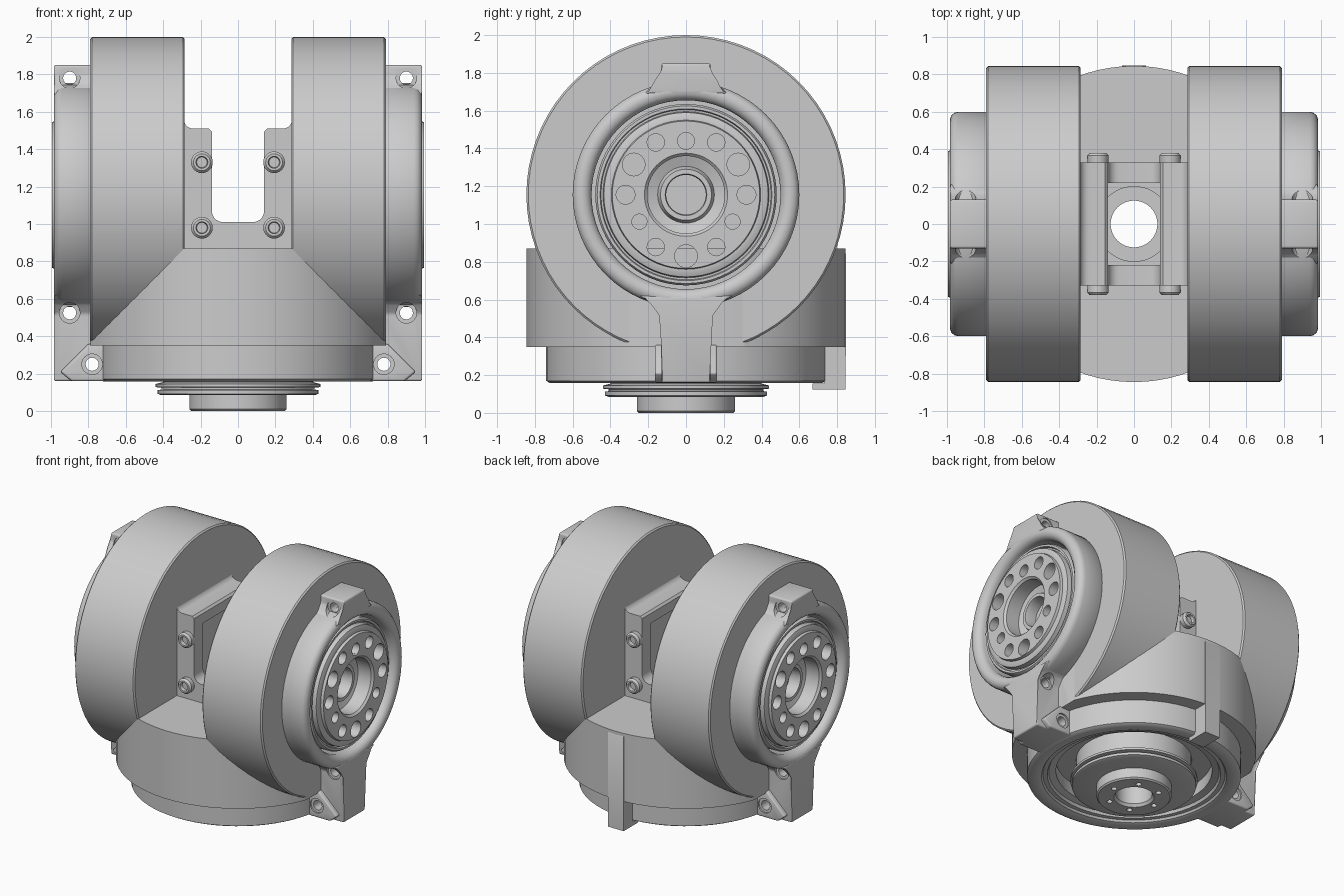
import bpy, bmesh
from math import sin, cos, pi, radians, sqrt
from mathutils import Vector

if "Cube" in bpy.data.objects:
    bpy.data.objects.remove(bpy.data.objects["Cube"])

CZ = 1.155          # height of the horizontal drum axis
R = 0.845           # drum and body radius


def place(axis, a, u, v):
    return {'X': (a, u, v), 'Y': (u, a, v), 'Z': (u, v, a)}[axis]


def finish(name, bm):
    bmesh.ops.remove_doubles(bm, verts=bm.verts, dist=1e-5)
    bmesh.ops.dissolve_degenerate(bm, edges=bm.edges, dist=1e-5)
    bmesh.ops.recalc_face_normals(bm, faces=bm.faces)
    me = bpy.data.meshes.new(name)
    bm.to_mesh(me)
    bm.free()
    ob = bpy.data.objects.new(name, me)
    bpy.context.collection.objects.link(ob)
    return ob


def lathe(name, profile, axis, centre=(0, 0, 0), n=64):
    """Revolve a closed (radius, along) profile about an axis."""
    bm = bmesh.new()
    c = Vector(centre)
    rings = [[bm.verts.new(Vector(place(axis, a, r * cos(2 * pi * i / n), r * sin(2 * pi * i / n))) + c)
              for r, a in profile] for i in range(n)]
    m = len(profile)
    for i in range(n):
        p, q = rings[i], rings[(i + 1) % n]
        for j in range(m):
            k = (j + 1) % m
            bm.faces.new((p[j], p[k], q[k], q[j]))
    return finish(name, bm)


def rod(name, axis, r, lo, hi, centre=(0, 0, 0), n=24):
    return lathe(name, [(0, lo), (r, lo), (r, hi), (0, hi)], axis, centre, n)


def prism(name, pts, axis, lo, hi, bevel=0):
    """Extrude a 2D outline along an axis."""
    bm = bmesh.new()
    a = [bm.verts.new(place(axis, lo, *p)) for p in pts]
    b = [bm.verts.new(place(axis, hi, *p)) for p in pts]
    bm.faces.new(a)
    bm.faces.new(b)
    for i in range(len(pts)):
        j = (i + 1) % len(pts)
        bm.faces.new((a[i], a[j], b[j], b[i]))
    if bevel:
        bmesh.ops.bevel(bm, geom=bm.edges[:], offset=bevel, segments=3, affect='EDGES', profile=0.5)
    return finish(name, bm)


def block(name, x0, x1, y0, y1, z0, z1, bevel=0):
    return prism(name, [(x0, y0), (x1, y0), (x1, y1), (x0, y1)], 'Z', z0, z1, bevel)


def cut(ob, cutters):
    for c in cutters:
        m = ob.modifiers.new("cut", 'BOOLEAN')
        m.object, m.operation, m.solver = c, 'DIFFERENCE', 'EXACT'
    dg = bpy.context.evaluated_depsgraph_get()
    me = bpy.data.meshes.new_from_object(ob.evaluated_get(dg))
    ob.modifiers.clear()
    ob.data = me
    for c in cutters:
        bpy.data.objects.remove(c)


def mirror(ob, x=True, y=False):
    m = ob.modifiers.new("mirror", 'MIRROR')
    m.use_axis = (x, y, False)
    m.use_mirror_merge = False


def arc(cx, cz, r, a0, a1, n=5):
    return [(cx + r * cos(radians(a0 + (a1 - a0) * i / n)),
             cz + r * sin(radians(a0 + (a1 - a0) * i / n))) for i in range(n + 1)]


# lower body: upright cylinder trimmed flat on both sides
outline, edge = [], sqrt(R * R - 0.79 ** 2)
for s in (1, -1):
    pts = [(s * 0.79, s * edge)]
    for i in range(33):
        t = radians(22 + 136 * i / 32)
        if abs(R * cos(t)) < 0.789:
            pts.append((s * R * cos(t), s * R * sin(t)))
    outline += pts + [(-s * 0.79, s * edge)]
body = prism("lower_body", outline, 'Z', 0.35, 0.87)
cut(body, [rod("bore", 'Z', 0.125, 0.2, 1.2, n=48)])

# base ring with underside cavity
lathe("base_ring", [(0.125, 0.30), (0.54, 0.30), (0.54, 0.21), (0.59, 0.20), (0.60, 0.18), (0.63, 0.18),
                    (0.64, 0.165), (0.66, 0.158), (0.72, 0.158), (0.74, 0.17), (0.74, 0.36), (0.125, 0.36)], 'Z')

# grooved output flange under the base
flange = lathe("base_flange", [(0.125, 0.02), (0.14, 0.0), (0.25, 0), (0.26, 0.01), (0.26, 0.085), (0.41, 0.085),
                               (0.43, 0.092), (0.43, 0.112), (0.41, 0.115), (0.41, 0.125), (0.44, 0.128),
                               (0.44, 0.145), (0.40, 0.155), (0.40, 0.32), (0.125, 0.32)], 'Z')
cut(flange, [rod("hole", 'Z', 0.02, -0.1, 0.06, (0.18 * cos(i * pi / 3), 0.18 * sin(i * pi / 3), 0), 12)
             for i in range(6)])

# two big drums, cut flat where they meet the base
drum = lathe("side_drum", [(0, 0.285), (R - 0.01, 0.285), (R, 0.295), (R, 0.78), (R - 0.01, 0.79),
                           (0.5, 0.79), (0.5, 0.6), (0, 0.6)], 'X', (0, 0, CZ), 72)
cut(drum, [block("trim", 0, 1, -1, 1, 0, 0.35)])
mirror(drum)

# U-shaped clevis between the drums
right = [(0.30, 0.80), (0.30, 1.56)] + arc(0.24, 1.56, 0.05, 0, -90)[0:] + \
        [(0.155, 1.51), (0.14, 1.495)] + arc(0.08, 1.07, 0.06, 0, -90)
clevis = prism("clevis", right + [(-x, z) for x, z in reversed(right)], 'Y', -0.33, 0.33)
cut(clevis, [block("pocket", -0.24, 0.24, -0.22, 0.22, 0.95, 1.42),
             rod("counterbore", 'Z', 0.2, 0.90, 0.97, n=48),
             rod("bore", 'Z', 0.125, 0.2, 1.2, n=48)])

# clevis screws, front and back
for i, z in enumerate((0.98, 1.33)):
    s = lathe("clevis_screw_%d" % (i + 1),
              [(0, 0.32), (0.055, 0.32), (0.058, 0.365), (0.045, 0.38), (0.032, 0.38), (0.028, 0.355), (0, 0.355)],
              'Y', (0.193, 0, z), 24)
    mirror(s, True, True)

# rounded bearing housing on each outer face
housing = lathe("bearing_housing", [(0.50, 0.70), (0.50, 0.94), (0.51, 0.965), (0.53, 0.98), (0.555, 0.985),
                                    (0.58, 0.977), (0.595, 0.96), (0.60, 0.94), (0.60, 0.78), (0.55, 0.70)],
                'X', (0, 0, CZ))
mirror(housing)

# rotating output disc with a ring of holes
disc = lathe("output_disc", [(0, 0.70), (0.48, 0.70), (0.48, 0.93), (0.47, 0.945), (0.455, 0.945), (0.45, 0.93),
                             (0.44, 0.93), (0.435, 0.965), (0.41, 0.975), (0.395, 0.975), (0.39, 0.995),
                             (0.22, 0.995), (0.205, 0.98), (0.205, 0.87), (0.15, 0.85), (0.135, 0.89),
                             (0.11, 0.89), (0.105, 0.87), (0.105, 0.80), (0, 0.80)], 'X', (0, 0, CZ))
# (angle, ring radius, hole radius) on one half
half = [(60, 0.32, 0.046), (30, 0.32, 0.06), (0, 0.32, 0.05), (-30, 0.285, 0.04), (-60, 0.32, 0.046)]
holes = [(90, 0.285, 0.045), (-90, 0.325, 0.06)] + half + [(180 - a, d, r) for a, d, r in half]
cut(disc, [rod("hole", 'X', r, 0.6, 1.1, (0, d * cos(radians(a)), CZ + d * sin(radians(a))))
           for a, d, r in holes])
mirror(disc)


def bolt_hole(x, z, y):
    """Through hole along y with a shallow counterbore at both ends."""
    return [rod("hole", 'Y', 0.035, -0.4, 0.4, (x, 0, z)),
            rod("sink", 'Y', 0.055, y - 0.012, 0.4, (x, 0, z)),
            rod("sink", 'Y', 0.055, -0.4, -y + 0.012, (x, 0, z))]


# top lug, lower arm and foot lug on each side
def sym(pts):
    return pts + [(-y, z) for y, z in reversed(pts)]


top = prism("top_lug", sym([(0.22, 1.69), (0.16, 1.745), (0.13, 1.79), (0.13, 1.85)]), 'X', 0.77, 0.985, 0.012)
cut(top, bolt_hole(0.9, 1.78, 0.135))
arm = prism("lower_arm", sym([(0.25, 0.62), (0.17, 0.575), (0.13, 0.52), (0.13, 0.16)]), 'X', 0.77, 0.985, 0.012)
cut(arm, bolt_hole(0.9, 0.525, 0.13) + bolt_hole(0.78, 0.25, 0.13))
foot = prism("foot_lug", [(0.66, 0.16), (0.89, 0.16), (0.95, 0.21), (0.80, 0.36), (0.66, 0.36)], 'Y', -0.165, 0.165, 0.012)
cut(foot, bolt_hole(0.78, 0.25, 0.165))
for o in (top, arm, foot):
    mirror(o)

# small hooked tab at the back
prism("back_tab", [(0.67, 0.125), (0.845, 0.125), (0.848, 0.84), (0.835, 0.86), (0.80, 0.86), (0.80, 0.40),
                   (0.73, 0.36), (0.73, 0.155), (0.67, 0.155)], 'X', -0.065, 0.065)

# smooth shading with sharp edges
bpy.ops.object.select_all(action='DESELECT')
for o in bpy.context.scene.objects:
    o.select_set(True)
    bpy.context.view_layer.objects.active = o
bpy.ops.object.shade_smooth_by_angle(angle=radians(35))
